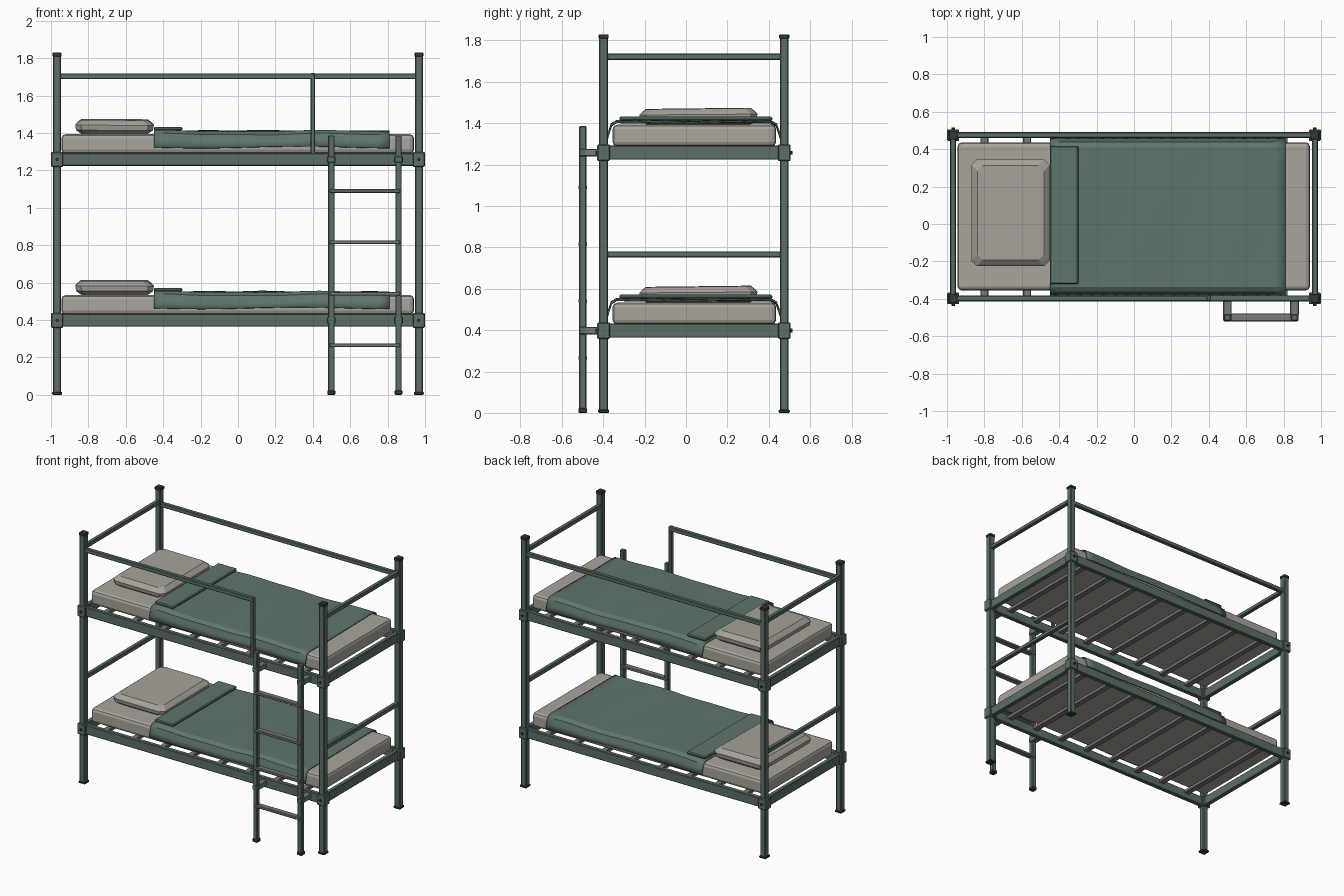
import bpy, bmesh, math

if "Cube" in bpy.data.objects:
    bpy.data.objects.remove(bpy.data.objects["Cube"])

def mat(name, rgb):
    m = bpy.data.materials.new(name)
    m.diffuse_color = (*rgb, 1)
    m.use_nodes = True
    m.node_tree.nodes["Principled BSDF"].inputs["Base Color"].default_value = m.diffuse_color
    return m

GREEN = mat("green painted steel", (0.107, 0.160, 0.133))
BLANKET = mat("green wool", (0.112, 0.178, 0.146))
CLOTH = mat("mattress ticking", (0.39, 0.375, 0.325))
PILLOW = mat("pillow cotton", (0.38, 0.36, 0.32))
DARK = mat("dark rubber", (0.035, 0.043, 0.040))
STEEL = mat("bare steel", (0.19, 0.20, 0.20))

def finish(bm, name, m):
    bmesh.ops.recalc_face_normals(bm, faces=bm.faces)
    me = bpy.data.meshes.new(name)
    bm.to_mesh(me)
    bm.free()
    me.materials.append(m)
    ob = bpy.data.objects.new(name, me)
    bpy.context.collection.objects.link(ob)
    return ob

def box(name, x, y, z, m, bevel=0.004, seg=1):
    """Bevelled box from (min, max) ranges."""
    bm = bmesh.new()
    bmesh.ops.create_cube(bm, size=1)
    for v in bm.verts:
        v.co = [(a + b) / 2 + c * (b - a) for c, (a, b) in zip(v.co, (x, y, z))]
    if bevel:
        bmesh.ops.bevel(bm, geom=bm.edges[:], offset=bevel, segments=seg,
                        profile=0.5, affect='EDGES')
    return finish(bm, name, m)

def around(c, w):
    return (c - w / 2, c + w / 2)

PX, YF, YB = 0.967, -0.398, 0.475      # post centre lines
LOW, HIGH = 0.398, 1.258               # bed frame heights

# Corner posts with caps, feet, joint brackets and bolts
for sx in (-1, 1):
    for y, side, out in ((YF, "front", -1), (YB, "back", 1)):
        x = sx * PX
        tag = f"{side}_{'right' if sx > 0 else 'left'}"
        box(f"post_{tag}", around(x, 0.043), around(y, 0.043), (0.008, 1.815), GREEN, 0.005)
        box(f"post_cap_{tag}", around(x, 0.049), around(y, 0.049), (1.808, 1.83), DARK)
        box(f"post_foot_{tag}", around(x, 0.054), around(y, 0.054), (0, 0.016), DARK)
        for z in (LOW, HIGH):
            box(f"joint_{tag}", around(x, 0.065), around(y, 0.062), around(z, 0.08), GREEN, 0.005)
            bm = bmesh.new()
            bmesh.ops.create_cone(bm, cap_ends=True, segments=8, radius1=0.009,
                                  radius2=0.009, depth=0.012)
            for v in bm.verts:
                a, b, c = v.co
                v.co = (x + a, y + out * 0.034 + c, z + b)
            finish(bm, f"joint_bolt_{tag}", DARK)

def pillow(z):
    """Pillow as stacked inset rectangles, slightly tilted."""
    bm = bmesh.new()
    rings = []
    for dz, ins in ((0, 0.035), (0.022, 0.004), (0.05, 0), (0.062, 0.012), (0.078, 0.032)):
        hx, hy, c = 0.21 - ins, 0.285 - ins, 0.03
        pts = [(-hx + c, -hy), (hx - c, -hy), (hx, -hy + c), (hx, hy - c),
               (hx - c, hy), (-hx + c, hy), (-hx, hy - c), (-hx, -hy + c)]
        rings.append([bm.verts.new((-0.66 + px, 0.06 + py,
                                    z + dz * (1 + 0.15 * py - 0.08 * px))) for px, py in pts])
    for r, s in zip(rings, rings[1:]):
        for i in range(8):
            j = (i + 1) % 8
            bm.faces.new((r[i], r[j], s[j], s[i]))
    bm.faces.new(rings[0])
    bm.faces.new(rings[-1])
    return finish(bm, "pillow", PILLOW)

def blanket(z):
    """Draped sheet: cross profile swept along x with soft waves."""
    prof = [(-0.382, -0.068), (-0.372, -0.035), (-0.361, 0.0), (-0.335, 0.016)]
    prof += [(-0.335 + 0.745 * i / 8, 0.016) for i in range(1, 9)]
    prof += [(0.437, 0.0), (0.449, -0.035), (0.459, -0.068)]
    bm = bmesh.new()
    n, rows = 20, []
    for i in range(n + 1):
        x = -0.45 + 1.26 * i / n
        row = []
        for k, (y, dz) in enumerate(prof):
            wave = 0.004 * math.sin(7 * x + 5 * y) + 0.002 * math.sin(15 * x - 4 * y)
            if k in (0, len(prof) - 1):
                wave = 0.005 * math.sin(6 * x + y)
            row.append(bm.verts.new((x, y, z + dz + wave)))
        rows.append(row)
    for r, s in zip(rows, rows[1:]):
        for k in range(len(prof) - 1):
            bm.faces.new((r[k], s[k], s[k + 1], r[k + 1]))
    ob = finish(bm, "blanket", BLANKET)
    sol = ob.modifiers.new("thickness", 'SOLIDIFY')
    sol.thickness = 0.007
    sol.offset = 0
    bpy.context.view_layer.objects.active = ob
    ob.select_set(True)
    bpy.ops.object.shade_smooth_by_angle(angle=math.radians(25))
    ob.select_set(False)

# The two beds
for z, deck in ((LOW, "lower"), (HIGH, "upper")):
    for y, side in ((YF, "front"), (YB, "back")):
        box(f"{deck}_{side}_rail", (-PX, PX), around(y, 0.032), around(z, 0.068), GREEN)
    for x, side in ((-PX, "left"), (PX, "right")):
        box(f"{deck}_{side}_end_rail", around(x, 0.032), (YF, YB), around(z, 0.068), GREEN)
        zr = z + (0.368 if deck == "lower" else 0.463)
        box(f"{deck}_{side}_end_bar", around(x, 0.03), (YF, YB), around(zr, 0.03), GREEN)
    for i in range(8):
        box(f"{deck}_slat", around(-0.8 + 1.6 * i / 7, 0.042), (YF, YB),
            (z + 0.005, z + 0.03), STEEL, 0.003)
    box(f"{deck}_mattress", (-0.944, 0.941), (-0.355, 0.436), (z + 0.03, z + 0.135),
        CLOTH, 0.022, 2)
    pillow(z + 0.135)
    blanket(z + 0.133)
    box(f"{deck}_blanket_fold", (-0.45, -0.298), (-0.322, 0.417), (z + 0.154, z + 0.174),
        BLANKET, 0.006)

# Upper guard rails, the front one stops at the ladder
box("back_guard_rail", (-PX, PX), around(YB, 0.03), around(1.703, 0.03), GREEN)
box("front_guard_rail", (-PX, 0.41), around(YF, 0.03), around(1.703, 0.03), GREEN)
box("front_guard_post", around(0.4, 0.024), around(YF, 0.026), (HIGH, 1.72), GREEN)

# Ladder
LY = -0.499
for x in (0.499, 0.858):
    box("ladder_rail", around(x, 0.034), around(LY, 0.034), (0.008, 1.387), GREEN)
    box("ladder_foot", around(x, 0.042), around(LY, 0.042), (0, 0.024), DARK)
    for z in (LOW, HIGH):
        box("ladder_bracket", around(x, 0.046), (LY + 0.01, YF - 0.012), around(z, 0.036), STEEL)
        box("ladder_clamp", around(x, 0.044), around(LY, 0.037), around(z, 0.036), GREEN)
for i in range(4):
    box("ladder_rung", (0.49, 0.867), around(LY, 0.042), around(0.265 + 0.275 * i, 0.02), STEEL)
